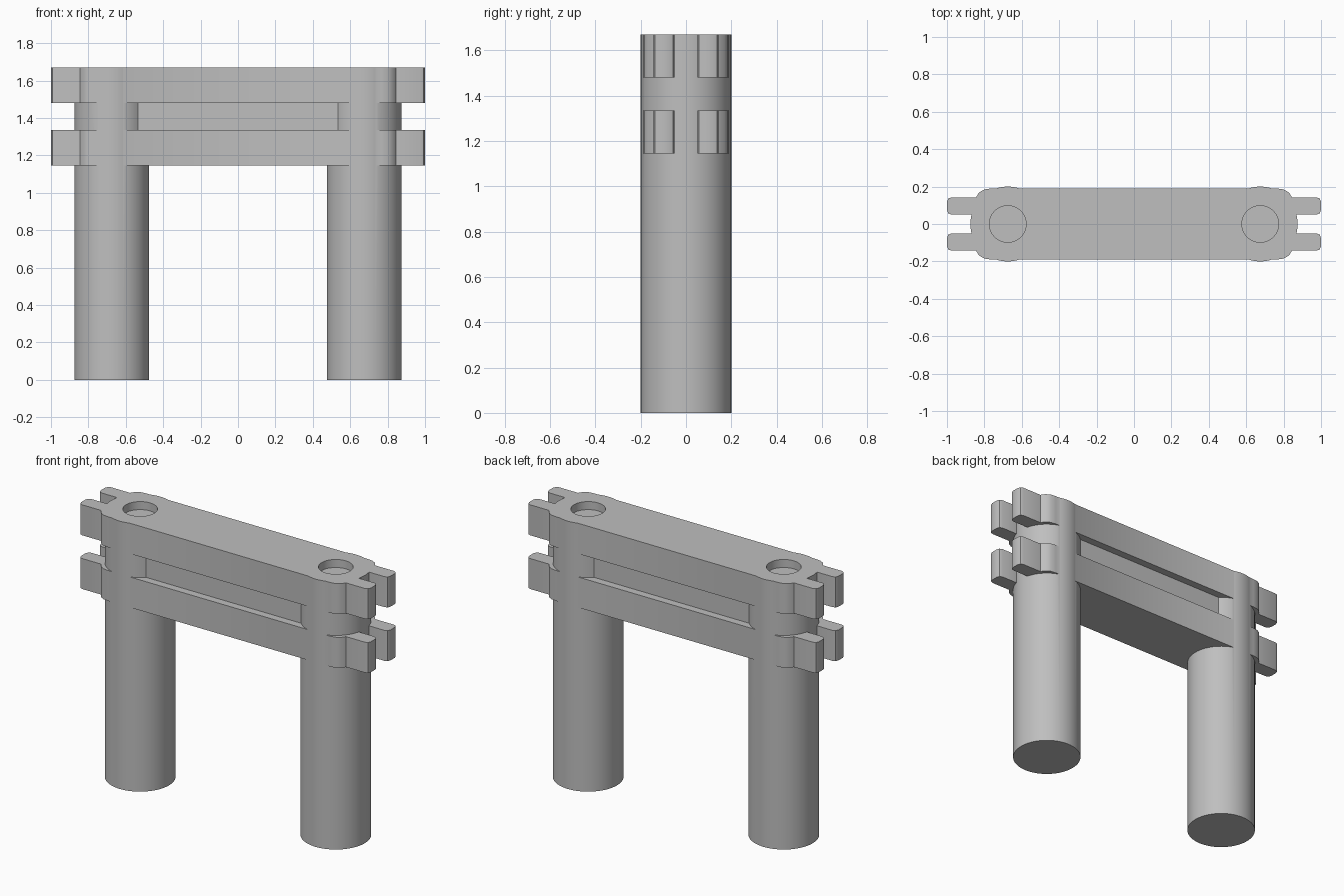
import bpy, bmesh
from math import radians

cube = bpy.data.objects.get("Cube")
if cube:
    bpy.data.objects.remove(cube, do_unlink=True)

POST_X, TOP = 0.675, 1.67

stone = bpy.data.materials.new("light grey")
stone.use_nodes = True
grey = (0.52, 0.52, 0.52, 1)
stone.diffuse_color = grey
stone.node_tree.nodes["Principled BSDF"].inputs["Base Color"].default_value = grey


def add_object(name, bm):
    bmesh.ops.recalc_face_normals(bm, faces=bm.faces)
    mesh = bpy.data.meshes.new(name)
    bm.to_mesh(mesh)
    bm.free()
    mesh.materials.append(stone)
    obj = bpy.data.objects.new(name, mesh)
    bpy.context.collection.objects.link(obj)
    return obj


def prism(name, outline, z0, z1):
    bm = bmesh.new()
    face = bm.faces.new([bm.verts.new((x, y, z0)) for x, y in outline])
    grown = bmesh.ops.extrude_face_region(bm, geom=[face])["geom"]
    verts = [g for g in grown if isinstance(g, bmesh.types.BMVert)]
    bmesh.ops.translate(bm, verts=verts, vec=(0, 0, z1 - z0))
    return add_object(name, bm)


def cylinder(name, x, radius, z0, z1):
    bpy.ops.mesh.primitive_cylinder_add(vertices=64, radius=radius, depth=z1 - z0,
                                        location=(x, 0, (z0 + z1) / 2))
    obj = bpy.context.object
    obj.name = name
    obj.data.materials.append(stone)
    return obj


def combine(base, part, operation):
    mod = base.modifiers.new("combine", 'BOOLEAN')
    mod.operation, mod.solver, mod.object = operation, 'EXACT', part
    bpy.context.view_layer.objects.active = base
    bpy.ops.object.modifier_apply(modifier=mod.name)
    bpy.data.objects.remove(part, do_unlink=True)


# Beam plan: rounded shoulder, then a tab with softened corners, mirrored twice
quarter = [(0.765, 0.19), (0.80, 0.185), (0.828, 0.169), (0.845, 0.143),
           (0.975, 0.143), (0.993, 0.136), (1.0, 0.118),
           (1.0, 0.075), (0.993, 0.057), (0.975, 0.05), (0.85, 0.05)]
half = quarter + [(x, -y) for x, y in reversed(quarter)]
plan = half + [(-x, -y) for x, y in half]

# Lower beam, upper beam and the recessed panel between them
frame = prism("gate_frame", plan, 1.145, 1.335)
combine(frame, prism("upper_beam", plan, 1.48, TOP), 'UNION')
panel = [(0.65, 0.142), (0.65, -0.142), (-0.65, -0.142), (-0.65, 0.142)]
combine(frame, prism("middle_panel", panel, 1.30, 1.52), 'UNION')

# Round posts with a shallow socket in each top
for side in (-1, 1):
    combine(frame, cylinder("post", side * POST_X, 0.2, 0, TOP), 'UNION')
for side in (-1, 1):
    combine(frame, cylinder("socket", side * POST_X, 0.098, TOP - 0.05, TOP + 0.1), 'DIFFERENCE')

bpy.ops.object.select_all(action='DESELECT')
frame.select_set(True)
bpy.context.view_layer.objects.active = frame
bpy.ops.object.shade_smooth_by_angle(angle=radians(30))
